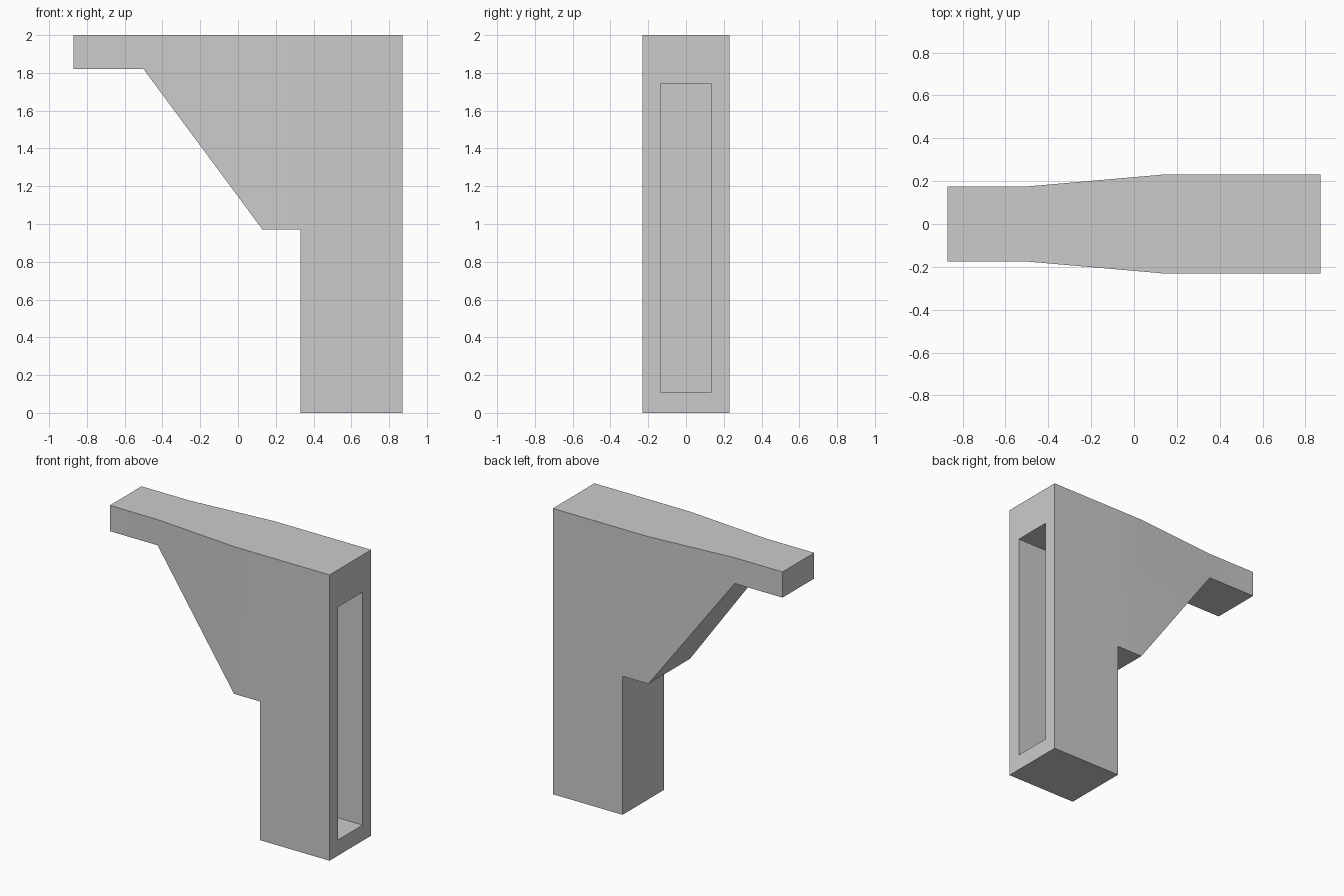
import bpy
import bmesh

cube = bpy.data.objects.get("Cube")
if cube:
    bpy.data.objects.remove(cube, do_unlink=True)

# Single grey material
grey = bpy.data.materials.new("light_grey")
grey.use_nodes = True
colour = (0.6, 0.6, 0.6, 1.0)
grey.diffuse_color = colour
grey.node_tree.nodes["Principled BSDF"].inputs["Base Color"].default_value = colour

# Side profile key positions
TIP, ARM, KNEE, LEG, BACK = -0.87, -0.5, 0.13, 0.33, 0.87
TOP, ARM_Z, KNEE_Z = 2.0, 1.82, 0.97
HALF_WIDTH = {TIP: 0.175, ARM: 0.175, KNEE: 0.23, LEG: 0.23, BACK: 0.23}

# Side panels: arm, sloping brace, knee and leg, as (x, z) outlines
panels = [
    [(TIP, ARM_Z), (ARM, ARM_Z), (ARM, TOP), (TIP, TOP)],
    [(ARM, ARM_Z), (KNEE, KNEE_Z), (KNEE, TOP), (ARM, TOP)],
    [(KNEE, KNEE_Z), (LEG, KNEE_Z), (LEG, TOP), (KNEE, TOP)],
    [(LEG, 0), (BACK, 0), (BACK, TOP), (LEG, TOP), (LEG, KNEE_Z)],
]

bm = bmesh.new()
points = {}


def vert(x, z, side):
    key = (x, z, side)
    if key not in points:
        points[key] = bm.verts.new((x, side * HALF_WIDTH[x], z))
    return points[key]


# Front and back skins, then the rim that joins them
for outline in panels:
    bm.faces.new([vert(x, z, -1) for x, z in outline])
    bm.faces.new([vert(x, z, 1) for x, z in reversed(outline)])
edges = {(a, b) for p in panels for a, b in zip(p, p[1:] + p[:1])}
for a, b in edges:
    if (b, a) not in edges:
        bm.faces.new([vert(*b, -1), vert(*a, -1), vert(*a, 1), vert(*b, 1)])
bmesh.ops.recalc_face_normals(bm, faces=bm.faces[:])

# Tall slot sunk into the end face of the leg
slot = max(bm.faces, key=lambda f: f.calc_center_median().x)
bmesh.ops.inset_individual(bm, faces=[slot], thickness=0.05)
for v in slot.verts:
    v.co.y = 0.135 if v.co.y > 0 else -0.135
    v.co.z = 1.74 if v.co.z > 1 else 0.11
floor = bmesh.ops.extrude_discrete_faces(bm, faces=[slot])["faces"][0]
bmesh.ops.translate(bm, verts=floor.verts[:], vec=(-0.44, 0, 0))
bmesh.ops.recalc_face_normals(bm, faces=bm.faces[:])

mesh = bpy.data.meshes.new("bracket")
bm.to_mesh(mesh)
bm.free()
mesh.materials.append(grey)
bracket = bpy.data.objects.new("bracket", mesh)
bpy.context.collection.objects.link(bracket)

# Soft blend along the tapered sides, crisp edges elsewhere
bpy.ops.object.select_all(action="DESELECT")
bracket.select_set(True)
bpy.context.view_layer.objects.active = bracket
bpy.ops.object.shade_smooth_by_angle()
